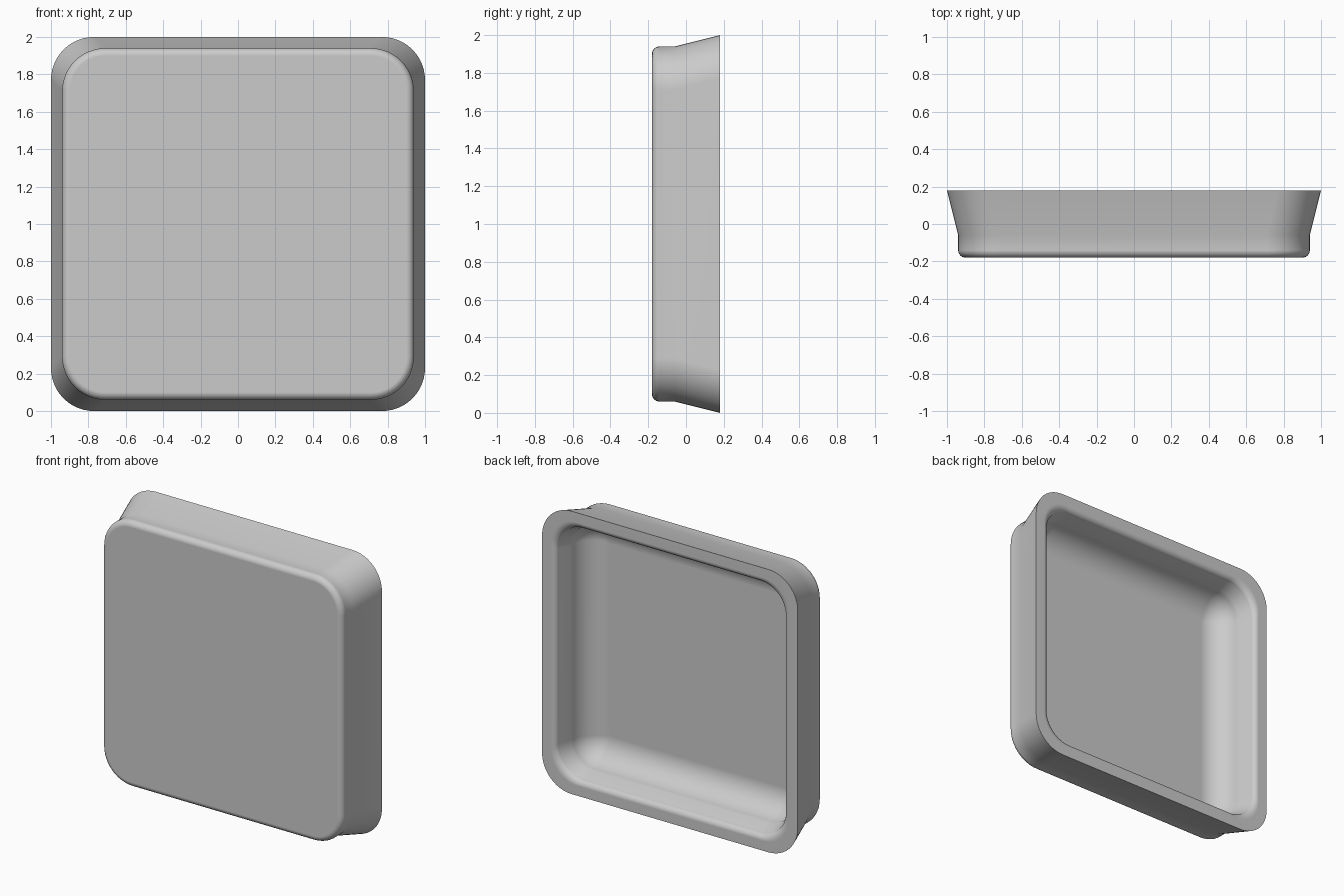
import bpy, bmesh
from math import sin, cos, pi

default = bpy.data.objects.get("Cube")
if default:
    bpy.data.objects.remove(default, do_unlink=True)

CORNER_STEPS = 12


def arc(cy, ch, radius, start, end, steps=7):
    """Points (y, half width) along a fillet of the wall section."""
    angles = [start + (end - start) * i / steps for i in range(steps + 1)]
    return [(cy + radius * sin(a), ch + radius * cos(a)) for a in angles]


def ring(bm, y, half, radius):
    """Rounded square loop in the xz plane."""
    verts = []
    c = half - radius
    for k, (sx, sz) in enumerate([(1, 1), (-1, 1), (-1, -1), (1, -1)]):
        for i in range(CORNER_STEPS + 1):
            a = (k + i / CORNER_STEPS) * pi / 2
            verts.append(bm.verts.new((sx * c + radius * cos(a), y,
                                       1 + sz * c + radius * sin(a))))
    return verts


# Outer section: rounded front edge, straight band, flared skirt
outer = arc(-0.14, 0.90, 0.04, -pi / 2, 0) + [(-0.06, 0.94), (0.18, 1.0)]
sections = [(y, h, 0.23 - max(0, 0.94 - h)) for y, h in outer]

# Inner section: flat rim, rounded lip, drafted wall, deep fillet to the floor
lip = [(y, 1.86 - h) for y, h in arc(0.14, 0.93, 0.04, pi / 2, 0)]
lip = [(y, h + 0.0) for y, h in lip]
inner = [(y, h) for y, h in lip]
inner = [(y, 0.93 - (0.93 - h) * -1 if h > 0.93 else h) for y, h in inner]
inner += arc(0.06, 0.68, 0.18, 0, -pi / 2, 10)
sections += [(y, h, max(0.02, 0.20 - max(0, 0.89 - h))) for y, h in inner]

bm = bmesh.new()
rings = [ring(bm, *s) for s in sections]
for a, b in zip(rings, rings[1:]):
    for i in range(len(a)):
        j = (i + 1) % len(a)
        bm.faces.new((a[i], a[j], b[j], b[i]))
bm.faces.new(rings[0])
bm.faces.new(rings[-1])
bmesh.ops.recalc_face_normals(bm, faces=bm.faces)
mesh = bpy.data.meshes.new("tray_shell")
bm.to_mesh(mesh)
bm.free()

tray = bpy.data.objects.new("tray_shell", mesh)
bpy.context.collection.objects.link(tray)

# Plain grey finish
grey = bpy.data.materials.new("plain_grey")
grey.use_nodes = True
colour = (0.6, 0.6, 0.6, 1)
grey.diffuse_color = colour
grey.node_tree.nodes["Principled BSDF"].inputs["Base Color"].default_value = colour
mesh.materials.append(grey)

# Smooth fillets, crisp rim edge, flat panels
bpy.ops.object.select_all(action='DESELECT')
tray.select_set(True)
bpy.context.view_layer.objects.active = tray
bpy.ops.object.shade_smooth_by_angle(angle=pi / 6)
weighted = tray.modifiers.new("flat_panels", 'WEIGHTED_NORMAL')
weighted.keep_sharp = True
